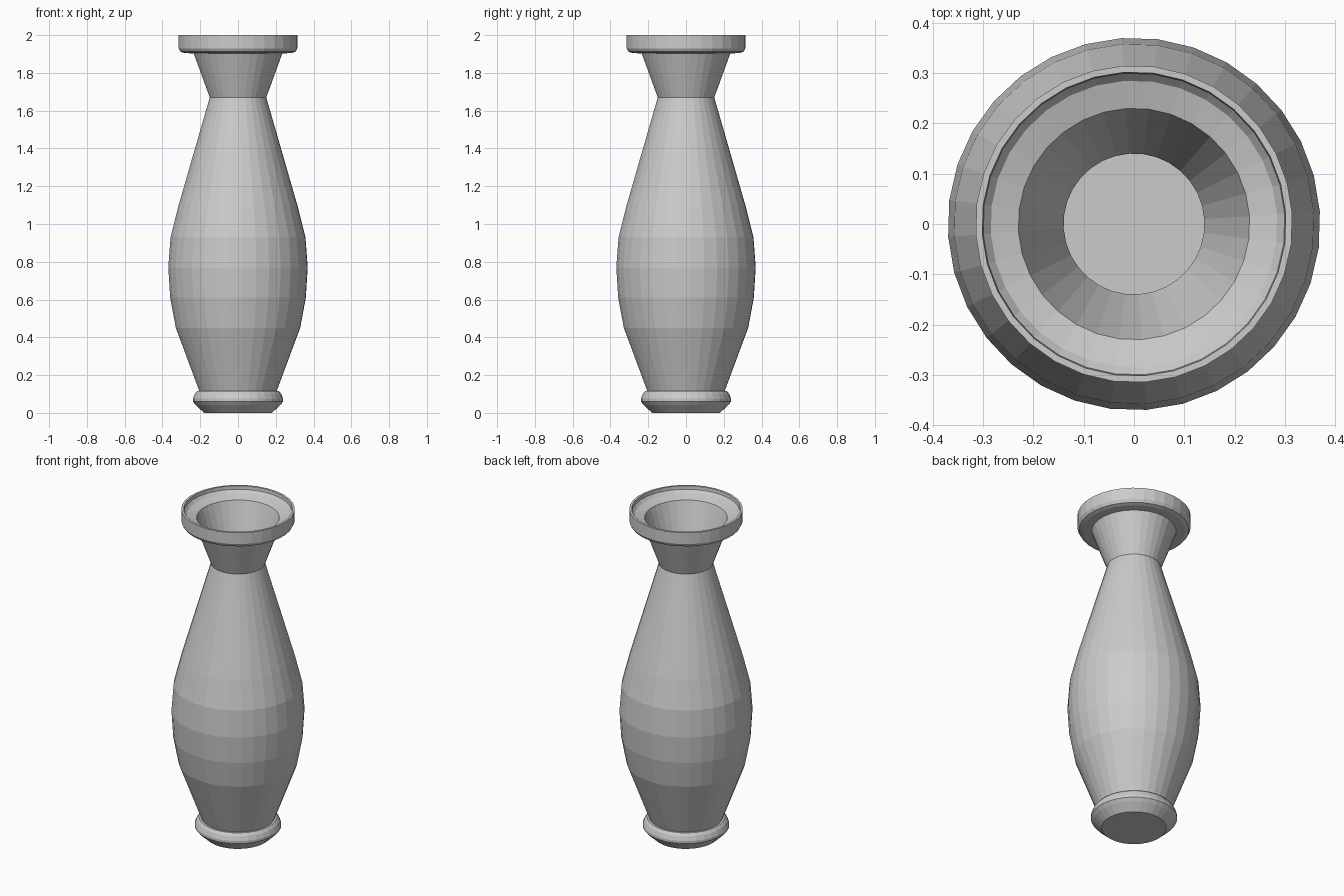
import bpy, bmesh
from math import sin, cos, tau, radians

if "Cube" in bpy.data.objects:
    bpy.data.objects.remove(bpy.data.objects["Cube"])

SIDES = 32
TURN = radians(3.9)

# outer silhouette (radius, height) from the foot up to the rim
outer = [(0.18, 0.0), (0.225, 0.042), (0.24, 0.06), (0.24, 0.075), (0.23, 0.10),
         (0.217, 0.115), (0.205, 0.115), (0.33, 0.45), (0.36, 0.61),
         (0.37, 0.77), (0.358, 0.93), (0.315, 1.10), (0.15, 1.67),
         (0.235, 1.903), (0.285, 1.905), (0.305, 1.912), (0.315, 1.93), (0.315, 2.0)]
# lip, dished flange and hollow inside, down to the floor
inner = [(0.302, 2.0), (0.30, 1.98), (0.285, 1.963), (0.23, 1.947), (0.14, 1.675),
         (0.302, 1.10), (0.345, 0.93), (0.357, 0.77), (0.347, 0.61),
         (0.317, 0.45), (0.193, 0.115), (0.17, 0.02)]


def lathe(name, profile):
    bm = bmesh.new()
    rings = [[bm.verts.new((r * cos(tau * i / SIDES + TURN),
                            r * sin(tau * i / SIDES + TURN), z))
              for i in range(SIDES)] for r, z in profile]
    for a, b in zip(rings, rings[1:]):
        for i in range(SIDES):
            j = (i + 1) % SIDES
            bm.faces.new((a[i], a[j], b[j], b[i]))
    # underside and inner floor
    bm.faces.new(rings[0][::-1])
    bm.faces.new(rings[-1])
    bmesh.ops.recalc_face_normals(bm, faces=bm.faces[:])
    mesh = bpy.data.meshes.new(name)
    bm.to_mesh(mesh)
    bm.free()
    obj = bpy.data.objects.new(name, mesh)
    bpy.context.collection.objects.link(obj)
    return obj


lathe("vase", outer + inner)
